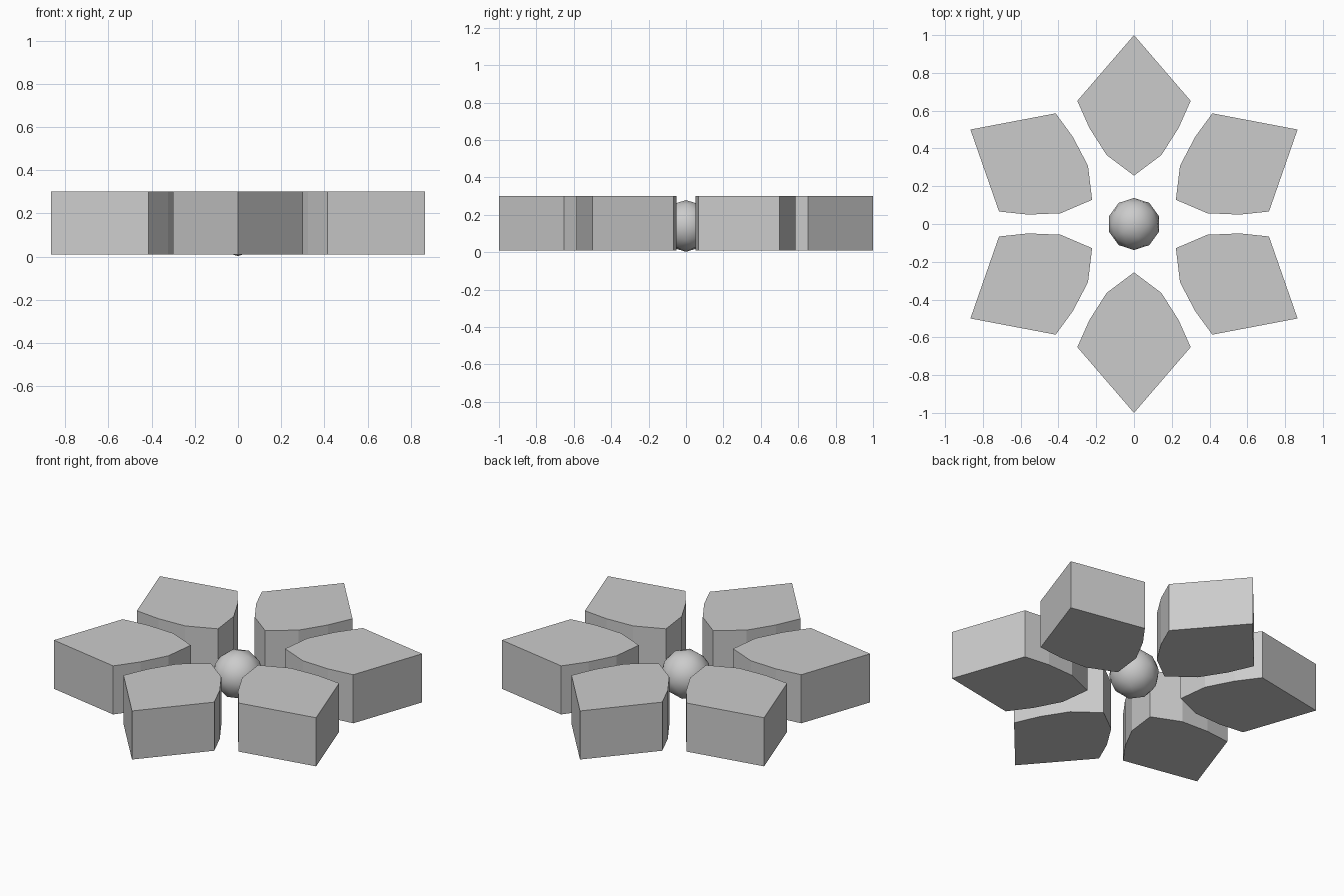
import bpy, bmesh, math
from mathutils import Matrix

if "Cube" in bpy.data.objects:
    bpy.data.objects.remove(bpy.data.objects["Cube"])

# half outline of a petal pointing along +y, tip to inner point
HALF = [(0.3, 0.652), (0.237, 0.51), (0.145, 0.365)]
OUTLINE = [(0, 1.0)] + [(-x, y) for x, y in HALF] + [(0, 0.256)] + HALF[::-1]
Z_LOW, Z_HIGH = 0.01, 0.30


def petal(name, angle):
    bm = bmesh.new()
    face = bm.faces.new([bm.verts.new((x, y, Z_LOW)) for x, y in OUTLINE])
    ext = bmesh.ops.extrude_face_region(bm, geom=[face], use_keep_orig=True)
    top = [v for v in ext["geom"] if isinstance(v, bmesh.types.BMVert)]
    bmesh.ops.translate(bm, verts=top, vec=(0, 0, Z_HIGH - Z_LOW))
    bmesh.ops.recalc_face_normals(bm, faces=bm.faces)
    bm.transform(Matrix.Rotation(angle, 4, 'Z'))
    mesh = bpy.data.meshes.new(name)
    bm.to_mesh(mesh)
    bm.free()
    bpy.context.collection.objects.link(bpy.data.objects.new(name, mesh))


# ring of six petals
for i in range(6):
    petal(f"petal_{i + 1}", i * math.tau / 6)

# round centre bead
bpy.ops.mesh.primitive_ico_sphere_add(subdivisions=2, radius=0.138, location=(0, 0, 0.14))
bpy.context.object.name = "flower_centre"
bpy.ops.object.shade_smooth()
